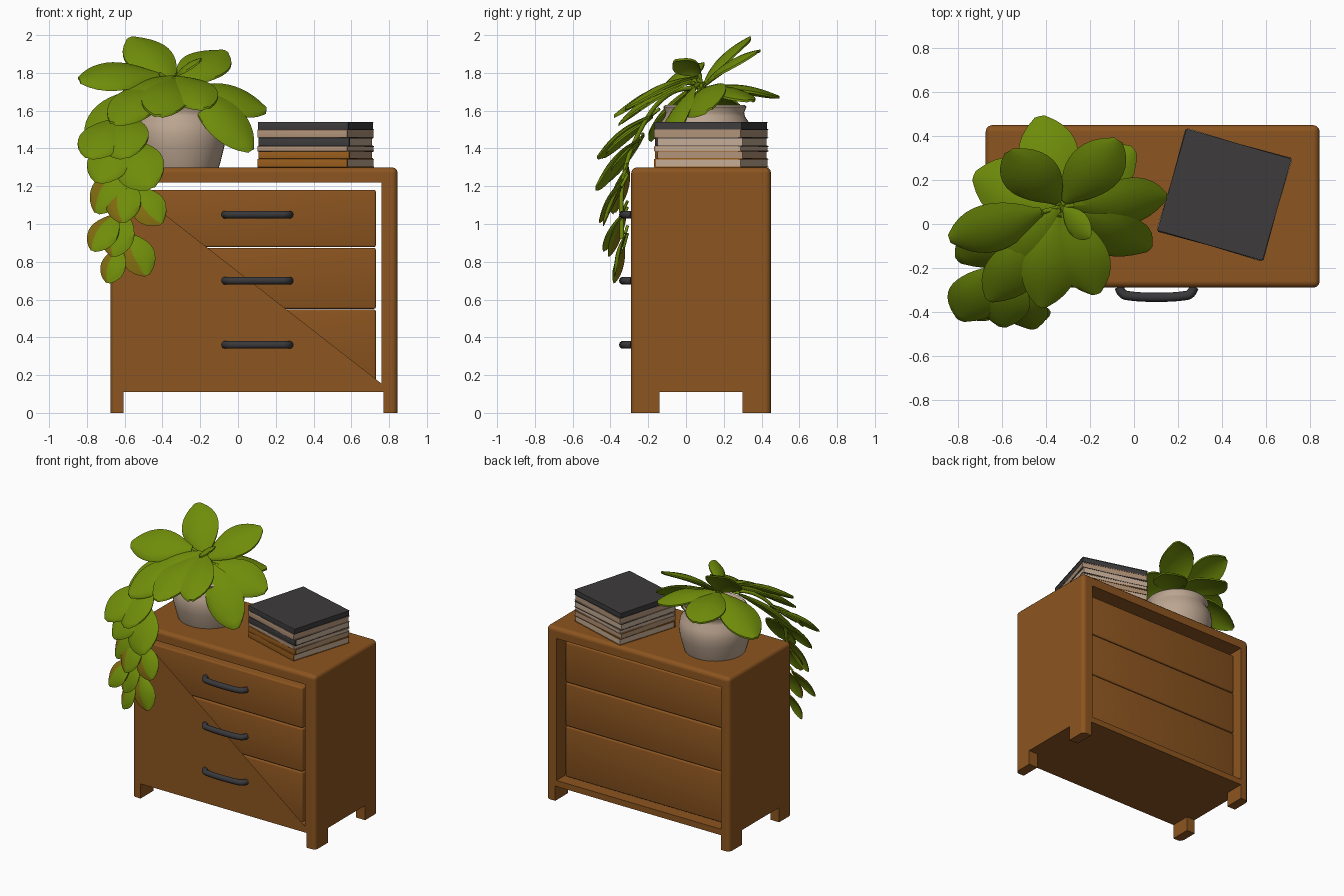
import bpy, bmesh, math
from mathutils import Vector, Matrix

if "Cube" in bpy.data.objects:
    bpy.data.objects.remove(bpy.data.objects["Cube"])


def material(name, r, g, b):
    m = bpy.data.materials.new(name)
    m.use_nodes = True
    m.diffuse_color = (r, g, b, 1)
    bsdf = next(n for n in m.node_tree.nodes if n.type == 'BSDF_PRINCIPLED')
    bsdf.inputs["Base Color"].default_value = (r, g, b, 1)
    return m


wood = material("wood", .262, .09, .014)
metal = material("dark_metal", .04, .04, .044)
clay = material("pale_clay", .5, .375, .28)
soil = material("soil", .05, .03, .015)
green = material("leaf_green", .16, .265, .003)
olive = material("leaf_olive", .22, .15, .005)
charcoal = material("charcoal_cover", .047, .044, .046)
tan = material("tan_cover", .44, .29, .19)
rust = material("rust_cover", .32, .11, .012)
paper = material("paper", .55, .41, .3)


def smooth(ob):
    bpy.ops.object.select_all(action='DESELECT')
    ob.select_set(True)
    bpy.context.view_layer.objects.active = ob
    bpy.ops.object.shade_smooth_by_angle(angle=math.radians(40))


def finish(name, bm, *mats):
    bmesh.ops.recalc_face_normals(bm, faces=bm.faces)
    mesh = bpy.data.meshes.new(name)
    bm.to_mesh(mesh)
    bm.free()
    for m in mats:
        mesh.materials.append(m)
    ob = bpy.data.objects.new(name, mesh)
    bpy.context.collection.objects.link(ob)
    smooth(ob)
    return ob


def box(name, lo, hi, mat, bevel=0, keep_floor=False, matrix=Matrix()):
    bm = bmesh.new()
    lo, hi = Vector(lo), Vector(hi)
    bmesh.ops.create_cube(bm, size=1)
    for v in bm.verts:
        v.co = Vector(h if c > 0 else l for c, l, h in zip(v.co, lo, hi))
    if bevel:
        edges = [e for e in bm.edges
                 if not keep_floor or max(v.co.z for v in e.verts) > lo.z]
        bmesh.ops.bevel(bm, geom=edges, offset=bevel, segments=3,
                        affect='EDGES', profile=.5)
    bm.transform(matrix)
    return finish(name, bm, mat)


def tube(name, points, radius, mat):
    cu = bpy.data.curves.new(name, 'CURVE')
    cu.dimensions = '3D'
    cu.bevel_depth = radius
    cu.bevel_resolution = 3
    cu.use_fill_caps = True
    sp = cu.splines.new('BEZIER')
    sp.bezier_points.add(len(points) - 1)
    for bp, p in zip(sp.bezier_points, points):
        bp.co = p
        bp.handle_left_type = bp.handle_right_type = 'AUTO'
    cu.materials.append(mat)
    bpy.context.collection.objects.link(bpy.data.objects.new(name, cu))


# Cabinet shell: rounded block with the drawer opening and leg gaps cut out
left, right, front, back = -.675, .845, -.29, .45
cabinet = box("cabinet", (left, front, 0), (right, back, 1.3), wood, .03, True)
cuts = [((-.605, -1, .155), (.76, 1, 1.22)),
        ((-.605, -1, -1), (.77, 1, .11)),
        ((-1, -.14, -1), (1, .3, .11))]
for lo, hi in cuts:
    cutter = box("cutter", lo, hi, wood)
    cutter.hide_render = True
    mod = cabinet.modifiers.new("cut", 'BOOLEAN')
    mod.operation = 'DIFFERENCE'
    mod.solver = 'EXACT'
    mod.object = cutter
    bpy.context.view_layer.objects.active = cabinet
    bpy.ops.object.modifier_apply(modifier=mod.name)
    bpy.data.objects.remove(cutter)
smooth(cabinet)
cabinet.modifiers.new("even_shading", 'WEIGHTED_NORMAL').keep_sharp = True

# Triangular front panel over the lower half of the opening
bm = bmesh.new()
bm.faces.new([bm.verts.new((x, front, z)) for x, z in
              ((-.605, .155), (.76, .155), (-.605, 1.22))])
bmesh.ops.solidify(bm, geom=bm.faces[:], thickness=.005)
finish("front_panel", bm, wood)

# Drawers and bar handles
for i, (z0, z1, grip) in enumerate([(.17, .547, .36), (.551, .873, .7), (.878, 1.18, 1.05)]):
    box(f"drawer_{i + 1}", (-.59, -.28, z0), (.73, .39, z1), wood, .01)
    tube(f"handle_{i + 1}", [(-.07, -.285, grip), (-.05, -.318, grip), (-.02, -.327, grip),
                             (.225, -.327, grip), (.255, -.318, grip), (.275, -.285, grip)],
         .021, metal)

# Plant pot, turned from a profile
pot_x, pot_y = -.312, .1
profile = [(0, 1.3), (.21, 1.3), (.22, 1.33), (.24, 1.41), (.248, 1.47), (.238, 1.53),
           (.212, 1.57), (.208, 1.59), (.22, 1.62), (.21, 1.63), (.19, 1.6), (0, 1.6)]
bm = bmesh.new()
verts = [bm.verts.new((pot_x + r, pot_y, z)) for r, z in profile]
edges = [bm.edges.new(pair) for pair in zip(verts, verts[1:])]
bmesh.ops.spin(bm, geom=verts + edges, cent=(pot_x, pot_y, 0), axis=(0, 0, 1),
               angle=math.tau, steps=40, use_merge=True)
bmesh.ops.remove_doubles(bm, verts=bm.verts, dist=.0005)
for f in bm.faces:
    f.material_index = int(min(v.co.z for v in f.verts) > 1.595
                           and max(v.co.z for v in f.verts) < 1.605)
finish("pot", bm, clay, soil)


def leaf(name, base, tip, width, facing, two_tone=False):
    along = tip - base
    side = along.cross(facing).normalized()
    normal = side.cross(along).normalized()
    bm = bmesh.new()
    bmesh.ops.create_grid(bm, x_segments=6, y_segments=12, size=1)
    for f in bm.faces:
        f.material_index = int(two_tone and f.calc_center_median().x > .3)
    for v in bm.verts:
        s, u = v.co.x, (v.co.y + 1) / 2
        half = width / 2 * max(.05, math.sin(math.pi * u ** 1.2)) ** .6
        rise = .08 * along.length * math.sin(math.pi * u) - .22 * half * s * s
        v.co = base + along * u + side * s * half + normal * rise
    bmesh.ops.solidify(bm, geom=bm.faces[:], thickness=.012)
    finish(name, bm, green, olive)


# Crown leaves: tip position and width; the front ones arch up before drooping
crown = Vector((-.33, .08, 1.73))
crown_tips = [(-.57, .33, 1.99, .26), (-.43, .49, 1.68, .27), (-.07, .38, 1.92, .26),
              (.0, .34, 1.66, .24), (.15, .12, 1.61, .26), (.07, -.12, 1.4, .25),
              (-.17, -.32, 1.62, .25), (-.58, -.24, 1.62, .26), (-.42, -.38, 1.58, .25),
              (-.84, -.07, 1.77, .26), (-.73, .22, 1.54, .28), (-.8, -.17, 1.46, .27),
              (-.66, -.35, 1.54, .25), (-.2, -.06, 1.87, .13)]
for i, (x, y, z, w) in enumerate(crown_tips):
    tip = Vector((x, y, z))
    reach = (tip - crown).length
    base = crown.lerp(tip, max(.06, 1 - .44 / reach))
    if y < 0:
        base.z += .06
    # Drooping back leaves lie level, the others turn toward the front
    lean = 0 if y > .2 and z < 1.7 else -.55
    tube(f"crown_stem_{i + 1}", [(pot_x, pot_y, 1.59), crown, base], .011, green)
    leaf(f"crown_leaf_{i + 1}", base, tip, w, Vector((0, lean, .85)))

# Trailing vine over the front corner
vine = [crown, (-.5, -.1, 1.68), (-.6, -.24, 1.5), (-.61, -.33, 1.25), (-.6, -.34, .92)]
tube("vine", vine, .012, green)
vine_tips = [(-.46, -.48, 1.2, .26), (-.74, -.42, 1.23, .24), (-.6, -.47, 1.36, .26),
             (-.41, -.44, 1.01, .18), (-.61, -.46, 1.02, .19), (-.77, -.43, .87, .17),
             (-.66, -.41, .84, .18), (-.48, -.38, .74, .17), (-.69, -.38, .7, .14),
             (-.79, -.44, 1.36, .25), (-.75, -.38, 1.07, .2)]
for i, (x, y, z, w) in enumerate(vine_tips):
    tip = Vector((x, y, z))
    # Higher leaves spring from further back, over the cabinet top
    root = Vector((-.6, -.31 + max(0, z - 1.1) * .65, z + .25))
    base = tip + (root - tip).normalized() * w * 1.4
    tube(f"vine_stem_{i + 1}", [root, base], .008, green)
    leaf(f"vine_leaf_{i + 1}", base, tip, w, Vector((-.2, -.75, .6)), z < 1.1)

# Stack of books with spines toward the front: cover, edge colour, thickness, turn
z = 1.3
books = [(rust, paper, .045, -17), (rust, tan, .04, -15), (tan, paper, .027, -17),
         (charcoal, paper, .045, -15), (tan, tan, .043, -17), (charcoal, charcoal, .04, -16)]
for i, (cover, edge, thick, turn) in enumerate(books):
    place = Matrix.Translation((.412, .135, z)) @ Matrix.Rotation(math.radians(turn), 4, 'Z')
    w, d, board = .249, .239, .0035
    box(f"book_pages_{i + 1}", (-w + .003, -d + .004, board), (w - .003, d - .003, thick - board),
        edge, matrix=place)
    box(f"book_back_cover_{i + 1}", (-w, -d, 0), (w, d, board), cover, matrix=place)
    box(f"book_front_cover_{i + 1}", (-w, -d, thick - board), (w, d, thick), cover, matrix=place)
    box(f"book_spine_{i + 1}", (-w, -d - .004, 0), (w, -d + .008, thick), cover, .003, matrix=place)
    z += thick
